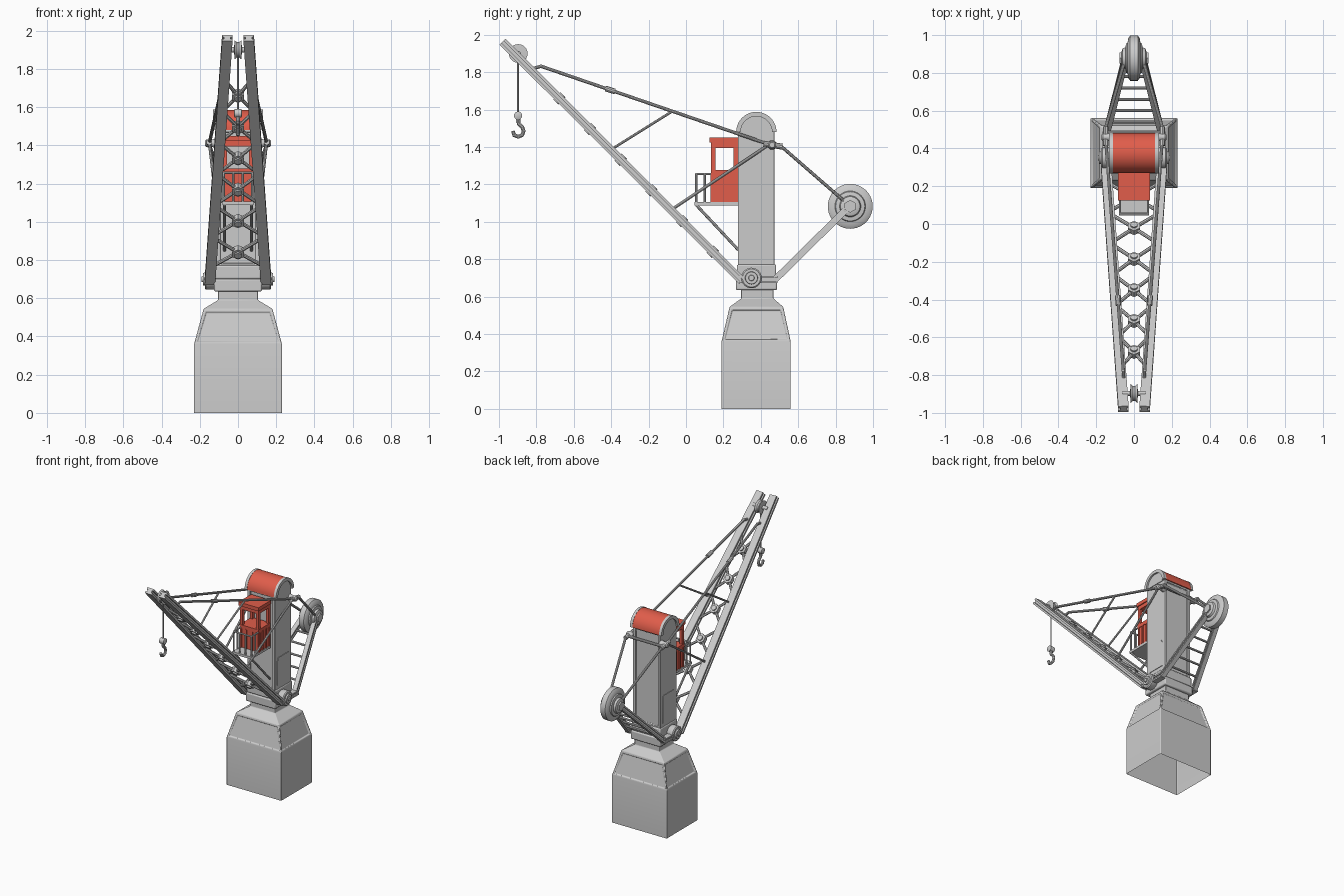
import bpy, bmesh, math
from mathutils import Vector, Matrix

if "Cube" in bpy.data.objects:
    bpy.data.objects.remove(bpy.data.objects["Cube"])

red = bpy.data.materials.new("red_paint")
red.diffuse_color = (0.75, 0.11, 0.07, 1)
red.use_nodes = True
red.node_tree.nodes["Principled BSDF"].inputs["Base Color"].default_value = red.diffuse_color


def finish(name, bm, mat=None, bevel=0):
    bmesh.ops.recalc_face_normals(bm, faces=bm.faces)
    me = bpy.data.meshes.new(name)
    bm.to_mesh(me)
    bm.free()
    ob = bpy.data.objects.new(name, me)
    bpy.context.collection.objects.link(ob)
    if mat:
        me.materials.append(mat)
    if bevel:
        m = ob.modifiers.new("bevel", 'BEVEL')
        m.width, m.segments, m.limit_method = bevel, 2, 'ANGLE'
    bpy.ops.object.select_all(action='DESELECT')
    ob.select_set(True)
    bpy.context.view_layer.objects.active = ob
    bpy.ops.object.shade_smooth_by_angle(angle=math.radians(35))
    return ob


def box(bm, lo, hi):
    lo, hi = Vector(lo), Vector(hi)
    m = Matrix.Translation((lo + hi) / 2) @ Matrix.Diagonal((*(hi - lo), 1))
    return bmesh.ops.create_cube(bm, size=1, matrix=m)["verts"]


def cyl(bm, a, b, r, seg=10):
    a, b = Vector(a), Vector(b)
    d = b - a
    m = Matrix.Translation((a + b) / 2) @ d.to_track_quat('Z', 'Y').to_matrix().to_4x4()
    bmesh.ops.create_cone(bm, cap_ends=True, segments=seg, radius1=r, radius2=r, depth=d.length, matrix=m)


def path(bm, pts, r, seg=10):
    for a, b in zip(pts, pts[1:]):
        cyl(bm, a, b, r, seg)
    for p in pts[1:-1]:
        bmesh.ops.create_uvsphere(bm, u_segments=10, v_segments=6, radius=r, matrix=Matrix.Translation(p))


def skin(bm, rings, caps=(True, True)):
    vs = [[bm.verts.new(p) for p in ring] for ring in rings]
    n = len(vs[0])
    faces = [[bm.faces.new((a[i], a[(i + 1) % n], b[(i + 1) % n], b[i])) for i in range(n)]
             for a, b in zip(vs, vs[1:])]
    if caps[0]:
        bm.faces.new(vs[0][::-1])
    if caps[1]:
        bm.faces.new(vs[-1])
    return faces


def lathe(bm, profile, y, z, seg=32):
    # profile of (x, radius) turned about an axis along x
    skin(bm, [[(x, y + r * math.cos(t * math.tau / seg), z + r * math.sin(t * math.tau / seg))
               for t in range(seg)] for x, r in profile])


def beam(bm, a, b, w, h, t):
    # I-section beam: width w along x, depth h, flange thickness t
    a, b = Vector(a), Vector(b)
    d = (b - a).normalized()
    n = d.cross(Vector((1, 0, 0))).normalized()
    u = n.cross(d)
    w, h, k = w / 2, h / 2, w * 0.3
    sec = [(-w, -h), (w, -h), (w, t - h), (k, t - h), (k, h - t), (w, h - t),
           (w, h), (-w, h), (-w, h - t), (-k, h - t), (-k, t - h), (-w, t - h)]
    skin(bm, [[p + u * i + n * j for i, j in sec] for p in (a, b)])


# Pedestal: hollow, open underneath, recessed panels in the sloping faces
bm = bmesh.new()
levels = [(.23, .19, .56, 0), (.23, .19, .56, .36), (.18, .233, .52, .545),
          (.105, .295, .468, .59), (.105, .295, .468, .645)]
fs = skin(bm, [[(-x, a, z), (x, a, z), (x, b, z), (-x, b, z)] for x, a, b, z in levels], (False, True))
bmesh.ops.recalc_face_normals(bm, faces=bm.faces)
bmesh.ops.inset_individual(bm, faces=fs[1], thickness=.02, depth=0)
bmesh.ops.inset_individual(bm, faces=fs[1], thickness=.004, depth=-.008)
finish("pedestal", bm, bevel=.004)

# Turntable block
bm = bmesh.new()
box(bm, (-.125, .267, .635), (.125, .487, .7))
box(bm, (-.12, .272, .7), (.12, .482, .772))
finish("turntable", bm, bevel=.008)

# Tower with recessed front and back panels
bm = bmesh.new()
box(bm, (-.115, .277, .76), (.115, .473, 1.49))
bm.normal_update()
fs = [f for f in bm.faces if abs(f.normal.y) > .9]
bmesh.ops.inset_individual(bm, faces=fs, thickness=.028, depth=0)
bmesh.ops.inset_individual(bm, faces=fs, thickness=.004, depth=-.012)
finish("tower", bm, bevel=.003)

# Side doors of the tower
bm = bmesh.new()
for s in (-1, 1):
    arc = [(.305, .8), (.448, .8), (.448, .985), (.435, 1.008), (.318, 1.008), (.305, .985)]
    skin(bm, [[(s * x, y, z) for y, z in arc] for x in (.112, .119)])
finish("tower_doors", bm)


# Barrel roof: red shell, grey end rims and end walls
def arch(bm, x0, x1, r, z=1.48, base=1.48):
    pts = [(.376 + r * math.cos(i * math.pi / 20), z + r * math.sin(i * math.pi / 20)) for i in range(21)]
    skin(bm, [[(x, y, h) for y, h in pts] for x in (x0, x1)])


def rim(bm, x0, x1, r0, r1):
    c = [(r, i * math.pi / 20) for r, rng in ((r1, range(21)), (r0, range(20, -1, -1))) for i in rng]
    skin(bm, [[(x, .376 + r * math.cos(t), 1.48 + r * math.sin(t)) for r, t in c] for x in (x0, x1)])


bm = bmesh.new()
arch(bm, -.112, .112, .106)
finish("roof", bm, red)
bm = bmesh.new()
for s in (-1, 1):
    rim(bm, s * .112, s * .132, .084, .108)
    arch(bm, s * .112, s * .12, .086)
finish("roof_rims", bm)

# Operator cab with open windows
bm = bmesh.new()
box(bm, (-.075, .138, 1.105), (.075, .277, 1.255))
box(bm, (-.08, .133, 1.25), (.08, .277, 1.278))
box(bm, (-.077, .135, 1.395), (.077, .277, 1.425))
box(bm, (-.084, .125, 1.423), (.084, .277, 1.45))
for s in (-1, 1):
    for y in (.135, .255):
        box(bm, (s * .077 - .01 * (s + 1), y, 1.27), (s * .077 + .01 * (1 - s), y + .022, 1.4))
    for y in (.14, .18, .222, .262):
        box(bm, (s * .078 - .004, y, 1.105), (s * .078 + .004, y + .01, 1.255))
for x in (-.07, -.025, .025, .07):
    box(bm, (x - .005, .132, 1.105), (x + .005, .14, 1.255))
finish("cab", bm, red)

# Cab platform, braces and railing
bm = bmesh.new()
box(bm, (-.08, .045, 1.088), (.08, .278, 1.106))
for s in (-1, 1):
    cyl(bm, (s * .07, .055, 1.09), (s * .07, .28, .85), .008, 8)
    for y in (.055, .1):
        cyl(bm, (s * .074, y, 1.1), (s * .074, y, 1.256), .006, 8)
    path(bm, [(s * .074, .138, 1.256), (s * .074, .055, 1.256), (0, .055, 1.256)], .006, 8)
    cyl(bm, (s * .025, .055, 1.1), (s * .025, .055, 1.256), .006, 8)
finish("cab_platform", bm)


# Boom: two converging I-beams
def rail_x(z):
    return .147 - .091 * (z - .685) / 1.277


bm = bmesh.new()
for s in (-1, 1):
    beam(bm, (s * rail_x(.685), .298, .685), (s * rail_x(1.962), -.98, 1.962), .055, .044, .014)
finish("boom_rails", bm)

# Boom lattice: crossed bars through hexagonal hubs
bm = bmesh.new()
n = Vector((0, .7071, .7071))
for i in range(6):
    z = .84 + .164 * i
    c = Vector((0, .983 - z, z))
    cyl(bm, c - n * .017, c + n * .017, .036, 6)
    cyl(bm, c - n * .027, c + n * .027, .019, 12)
    for s in (-1, 1):
        for k in (-.07, .07):
            cyl(bm, c, (s * (rail_x(z + k) - .012), .983 - z - k, z + k), .01, 8)
finish("boom_lattice", bm)

# Boom pivots
bm = bmesh.new()
for s in (-1, 1):
    lathe(bm, [(s * x, r) for x, r in ((.11, .045), (.125, .055), (.168, .055), (.174, .048),
                                      (.174, .034), (.184, .032), (.184, .016), (.19, .014))], .35, .7)
finish("boom_pivots", bm)

# Counterweight lever with rungs
bm = bmesh.new()


def lever_x(y):
    return .147 - .1 * (y - .48) / .39


for s in (-1, 1):
    beam(bm, (s * .147, .28, .692), (s * .147, .49, .692), .042, .036, .011)
    beam(bm, (s * .147, .475, .69), (s * .047, .87, 1.08), .034, .036, .011)
for y in (.54, .6, .66, .72, .78):
    cyl(bm, (-lever_x(y), y, y + .212), (lever_x(y), y, y + .212), .008, 8)
finish("counterweight_lever", bm)

# Counterweight wheel
half = [(.066, .022), (.066, .036), (.06, .052), (.045, .057), (.042, .078), (.034, .082), (.03, .106), (.02, .12)]
bm = bmesh.new()
lathe(bm, [(-x, r) for x, r in half] + [(x, r) for x, r in half[::-1]], .878, 1.083, 40)
cyl(bm, (-.076, .878, 1.083), (.076, .878, 1.083), .034, 6)
finish("counterweight", bm)

# Tie rods, struts and tower brackets
bm = bmesh.new()
for s in (-1, 1):
    def tie(y):
        return s * (.055 + .095 * (y + .8) / 1.25)
    path(bm, [(tie(-.82), -.835, 1.815), (tie(-.78), -.775, 1.832), (tie(.45), .45, 1.412),
              (s * .15, .51, 1.403), (s * .047, .87, 1.09)], .009)
    cyl(bm, (tie(-.43), -.43, 1.713), (tie(-.38), -.38, 1.697), .015)
    cyl(bm, (tie(-.395), -.395, 1.39), (tie(-.075), -.075, 1.59), .007, 8)
    cyl(bm, (tie(-.07), -.07, 1.07), (tie(.44), .44, 1.41), .008, 8)
    lathe(bm, [(s * x, r) for x, r in ((.11, .026), (.135, .02), (.165, .02), (.172, .014))], .46, 1.411, 16)
    cyl(bm, (s * .15, .415, 1.418), (s * .15, .515, 1.402), .016)
cyl(bm, (-.15, .485, 1.406), (.15, .485, 1.406), .01)
finish("tie_rods", bm)

# Boom head pulley
bm = bmesh.new()
lathe(bm, [(-.02, .02), (-.018, .05), (-.006, .04), (.006, .04), (.018, .05), (.02, .02)], -.897, 1.9, 24)
cyl(bm, (-.06, -.897, 1.9), (.06, -.897, 1.9), .014, 12)
finish("pulley", bm)

# Cable, hook block and hook
bm = bmesh.new()
cyl(bm, (0, -.898, 1.9), (0, -.898, 1.58), .005, 8)
lathe(bm, [(-.022, .012), (-.018, .022), (.018, .022), (.022, .012)], -.898, 1.568, 16)
cyl(bm, (0, -.898, 1.56), (0, -.898, 1.53), .012)
path(bm, [(0, y, z) for y, z in ((-.898, 1.54), (-.893, 1.522), (-.876, 1.508), (-.868, 1.486), (-.875, 1.464),
                                 (-.897, 1.455), (-.918, 1.463), (-.926, 1.486))], .01)
finish("hook", bm)
